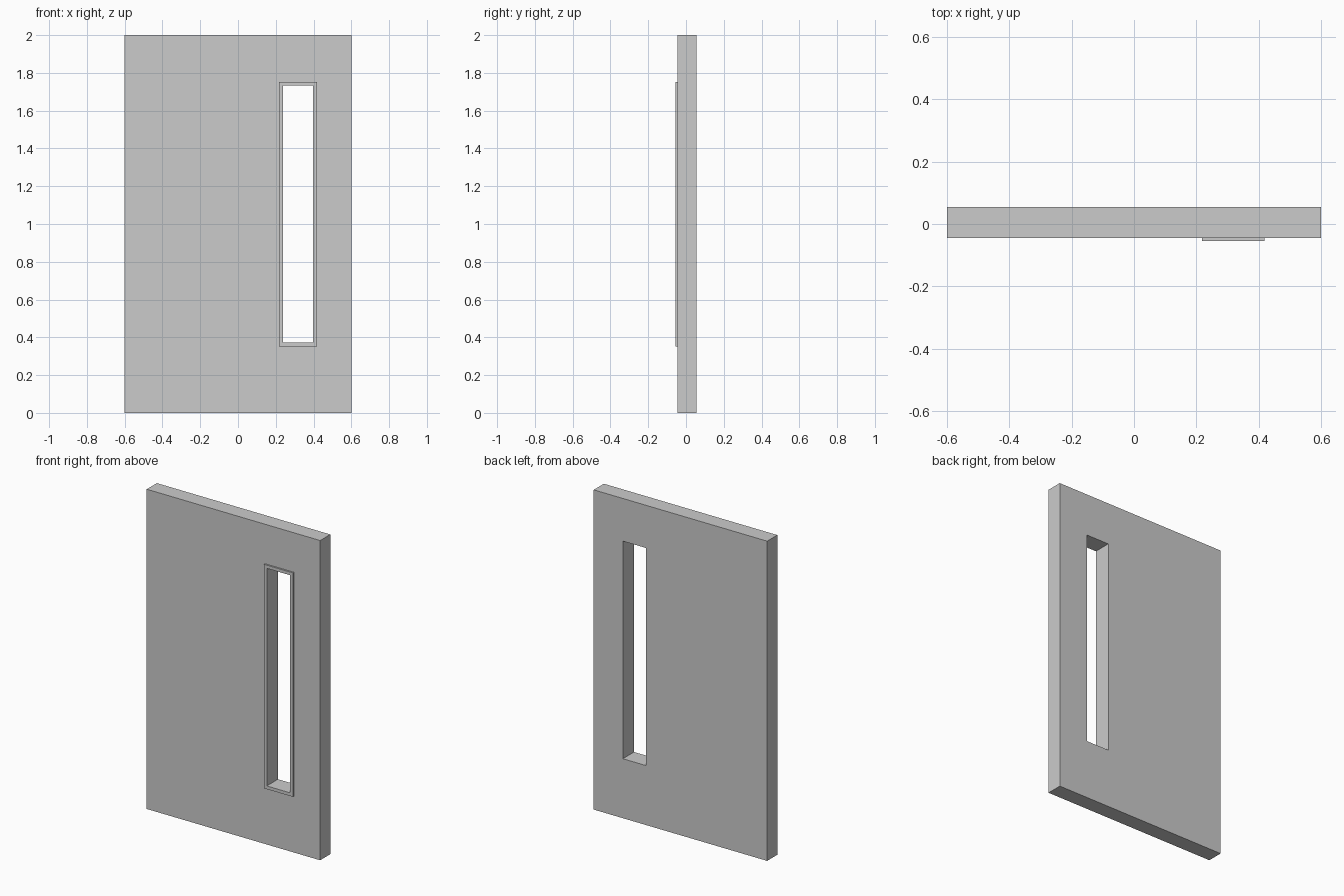
import bpy, bmesh

if "Cube" in bpy.data.objects:
    bpy.data.objects.remove(bpy.data.objects["Cube"])


def frame(name, outer, inner, y0, y1):
    """Rectangular slab with a rectangular through-hole; rects are (x0, x1, z0, z1)."""
    bm = bmesh.new()
    loops = []
    for y in (y0, y1):
        for x0, x1, z0, z1 in (outer, inner):
            loops.append([bm.verts.new((x, y, z)) for x, z in
                          ((x0, z0), (x1, z0), (x1, z1), (x0, z1))])
    front_out, front_in, back_out, back_in = loops
    # front ring, back ring, outer edge, hole lining
    for a, b in ((front_out, front_in), (back_in, back_out),
                 (back_out, front_out), (front_in, back_in)):
        for i in range(4):
            j = (i + 1) % 4
            bm.faces.new((a[i], a[j], b[j], b[i]))
    bmesh.ops.recalc_face_normals(bm, faces=bm.faces)
    mesh = bpy.data.meshes.new(name)
    bm.to_mesh(mesh)
    bm.free()
    obj = bpy.data.objects.new(name, mesh)
    bpy.context.collection.objects.link(obj)
    return obj


opening = (0.238, 0.398, 0.372, 1.733)

# Door slab with tall window slot
frame("door_panel", (-0.6, 0.6, 0.0, 2.0), opening, -0.045, 0.055)

# Thin raised trim around the slot, front side only
frame("window_trim", (0.218, 0.418, 0.352, 1.753), opening, -0.055, -0.045)
